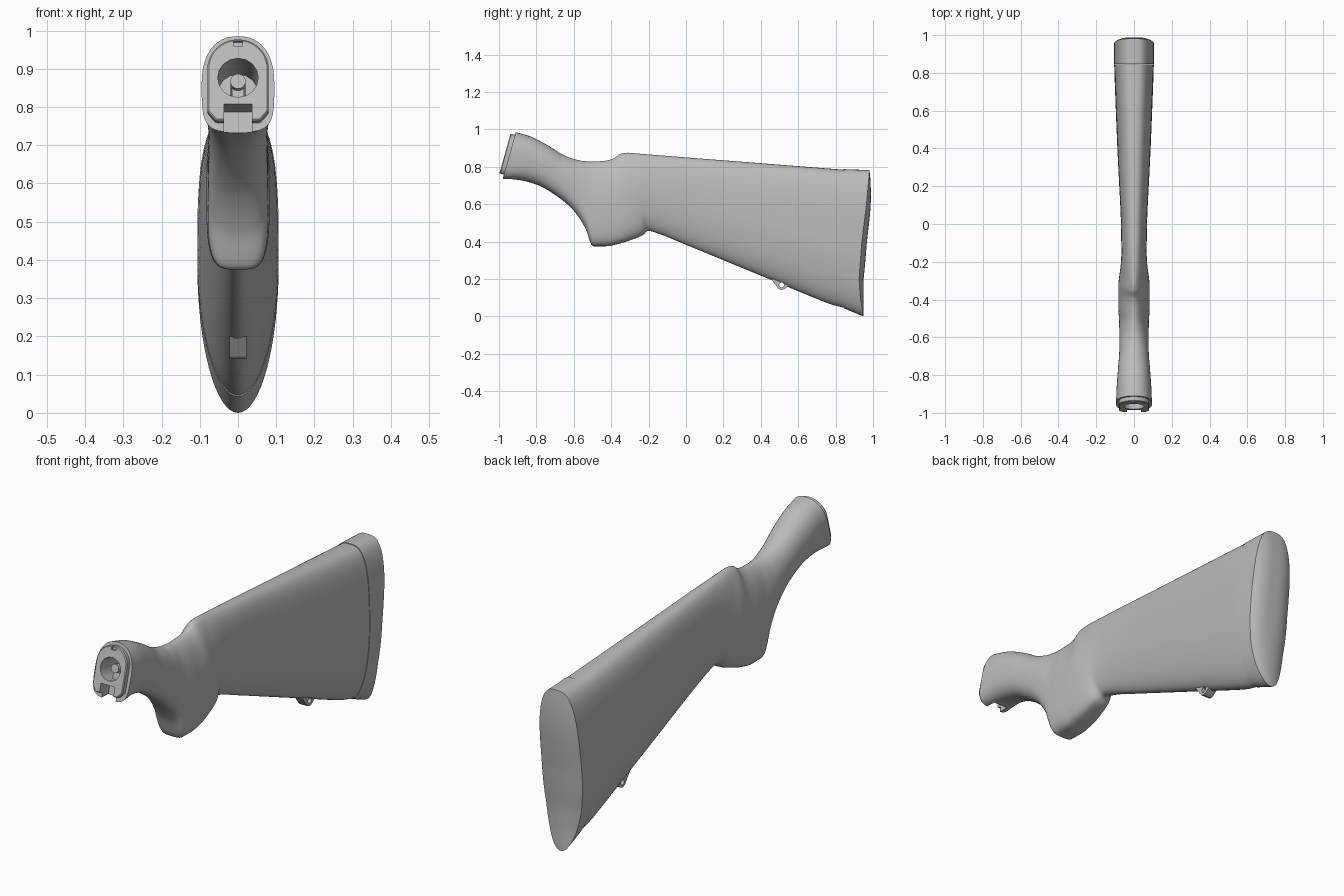
import bpy
import bmesh
from math import sin, cos, pi, radians
from mathutils import Matrix, Vector

if "Cube" in bpy.data.objects:
    bpy.data.objects.remove(bpy.data.objects["Cube"])

grey = bpy.data.materials.new("matte grey")
grey.use_nodes = True
colour = (0.5, 0.5, 0.5, 1)
grey.diffuse_color = colour
grey.node_tree.nodes["Principled BSDF"].inputs["Base Color"].default_value = colour

SIDES = 64
STEPS = 8


def make_object(name, bm):
    bmesh.ops.recalc_face_normals(bm, faces=bm.faces)
    mesh = bpy.data.meshes.new(name)
    bm.to_mesh(mesh)
    bm.free()
    mesh.materials.append(grey)
    obj = bpy.data.objects.new(name, mesh)
    bpy.context.collection.objects.link(obj)
    return obj


def activate(obj):
    bpy.ops.object.select_all(action="DESELECT")
    obj.select_set(True)
    bpy.context.view_layer.objects.active = obj


def smooth(obj, angle=35):
    activate(obj)
    bpy.ops.object.shade_smooth_by_angle(angle=radians(angle))


def cut(obj, cutter):
    activate(obj)
    mod = obj.modifiers.new("cut", "BOOLEAN")
    mod.operation = "DIFFERENCE"
    mod.solver = "EXACT"
    mod.object = cutter
    bpy.ops.object.modifier_apply(modifier=mod.name)


def loft(name, rings):
    bm = bmesh.new()
    loops = [[bm.verts.new(p) for p in ring] for ring in rings]
    for a, b in zip(loops, loops[1:]):
        for i in range(len(a)):
            j = (i + 1) % len(a)
            bm.faces.new((a[i], a[j], b[j], b[i]))
    bm.faces.new(loops[0])
    bm.faces.new(loops[-1])
    return make_object(name, bm)


def section(top_y, top_z, low_y, low_z, width, top_pow, low_pow):
    """Egg-shaped ring in the plane through a top and a bottom point."""
    top, low = Vector((0, top_y, top_z)), Vector((0, low_y, low_z))
    ring = []
    for i in range(SIDES):
        a = 2 * pi * i / SIDES
        c, s = cos(a), sin(a)
        e = 2 / (top_pow if s >= 0 else low_pow)
        x = width * abs(c) ** e * (1 if c > 0 else -1)
        t = 0.5 + 0.5 * abs(s) ** e * (1 if s > 0 else -1)
        p = low.lerp(top, t)
        ring.append(Vector((x, p.y, p.z)))
    return ring


def interpolate(rows):
    """Smooth interpolation of the rows without overshoot."""
    columns = []
    for col in zip(*rows):
        d = [b - a for a, b in zip(col, col[1:])]
        m = [d[0]] + [2 * a * b / (a + b) if a * b > 0 else 0 for a, b in zip(d, d[1:])] + [d[-1]]
        out = []
        for i in range(len(d)):
            for k in range(STEPS):
                t = k / STEPS
                out.append(col[i] + d[i] * t * t * (3 - 2 * t)
                           + m[i] * t * (1 - t) ** 2 - m[i + 1] * t * t * (1 - t))
        columns.append(out + [col[-1]])
    return list(zip(*columns))


# Grip and stock: top y, z, bottom y, z, half width, top and bottom roundness
stations = [
    (-.91, .985, -.98, .735, .095, 2.3, 4),
    (-.84, .965, -.9, .73, .092, 2.2, 3),
    (-.74, .915, -.8, .705, .085, 2.1, 2.5),
    (-.65, .86, -.7, .65, .078, 2, 2.5),
    (-.6, .842, -.6, .565, .077, 2, 3),
    (-.56, .832, -.54, .475, .078, 2, 3.5),
    (-.5, .828, -.495, .375, .08, 1.9, 4),
    (-.44, .831, -.43, .375, .083, 1.8, 4),
    (-.39, .843, -.36, .388, .083, 1.7, 4),
    (-.35, .869, -.29, .41, .082, 1.7, 3.5),
    (-.31, .875, -.235, .432, .077, 1.7, 3),
    (-.25, .87, -.2, .457, .071, 1.9, 2.3),
    (-.15, .862, -.14, .44, .067, 2.2, 2.1),
    (0, .85, 0, .383, .069, 2.5, 2),
    (.4, .819, .4, .218, .088, 2.7, 2),
    (.78, .789, .78, .063, .103, 3, 2),
    (.845, .784, .845, .046, .105, 3, 2),
]
stock = loft("stock_body", [section(*row) for row in interpolate(stations)])

# Butt pad: rim follows a hollow curve, rear face bulges slightly
rim_curve = [(0, .95), (.1, .932), (.2, .925), (.4, .94), (.6, .965), (.78, .981)]


def rim_y(z):
    z = min(max(z, 0), .78)
    for (z0, y0), (z1, y1) in zip(rim_curve, rim_curve[1:]):
        if z <= z1:
            return y0 + (y1 - y0) * (z - z0) / (z1 - z0)
    return rim_curve[-1][1]


pad_rings = []
for k in range(7):
    s = k / 6
    ring = section(0, .787 - .005 * s, 0, .043 * (1 - s), .1065, 3, 2)
    for p in ring:
        p.y = .846 + (rim_y(p.z) - .846) * s
    pad_rings.append(ring)
rim = pad_rings[-1]
for k in range(1, 10):
    c = 1 - k / 10
    ring = []
    for p in rim:
        z = .39 + (p.z - .39) * c
        ring.append(Vector((p.x * c, rim_y(z) + .027 * (1 - c ** 3), z)))
    pad_rings.append(ring)
pad = loft("butt_pad", pad_rings)
smooth(pad)

# Slanted frame of the front face: x across, y up the face, z forward
front = Matrix(((1, 0, 0, 0), (0, .27, -.963, -.98), (0, .963, .27, .735), (0, 0, 0, 1)))


def prism(name, outline, low, high, frame):
    return loft(name, [[frame @ Vector((u, v, d)) for u, v in outline] for d in (low, high)])


def circle(radius, u, v, count=24):
    return [(u + radius * cos(2 * pi * i / count), v + radius * sin(2 * pi * i / count))
            for i in range(count)]


def box(half, low, high):
    return [(-half, low), (half, low), (half, high), (-half, high)]


# Mounting plate on the front face, with clipped lower corners
arc = [(.08 * cos(pi * i / 24), .165 + .08 * sin(pi * i / 24)) for i in range(25)]
plate = prism("mounting_plate", [(-.08, .05), (-.058, .024), (.058, .024), (.08, .05)] + arc,
              -.012, .025, front)
activate(plate)
bevel = plate.modifiers.new("soft_edge", "BEVEL")
bevel.width = .004
bevel.segments = 1
bpy.ops.object.modifier_apply(modifier=bevel.name)

# Bore, lower slot and small top notch
cutters = [
    prism("bore_cutter", circle(.053, 0, .14, 16), -.13, .1, front),
    prism("slot_cutter", box(.037, -.06, .068), -.05, .1, front),
    prism("notch_cutter", box(.012, .226, .24), .01, .1, front),
]
for cutter in cutters:
    cut(plate, cutter)
for cutter in cutters[:2]:
    cut(stock, cutter)
smooth(plate, 30)

# Bolt and supporting rib inside the bore
bolt = prism("bore_bolt", circle(.02, 0, .14), -.14, -.01, front)
smooth(bolt)
prism("bore_rib", box(.016, .08, .13), -.14, -.03, front)

# Sling loop under the stock, drilled crosswise
side = Matrix(((0, 0, 1, 0), (1, 0, 0, 0), (0, 1, 0, 0), (0, 0, 0, 1)))
loop = prism("sling_loop", [(.455, .2), (.495, .147), (.51, .141), (.525, .146), (.555, .168), (.53, .2)],
             -.022, .022, side)
drill = prism("loop_drill", circle(.013, .511, .168, 16), -.2, .2, side)
cut(loop, drill)
cut(stock, drill)
smooth(loop, 30)
smooth(stock)

for helper in cutters + [drill]:
    bpy.data.objects.remove(helper)
